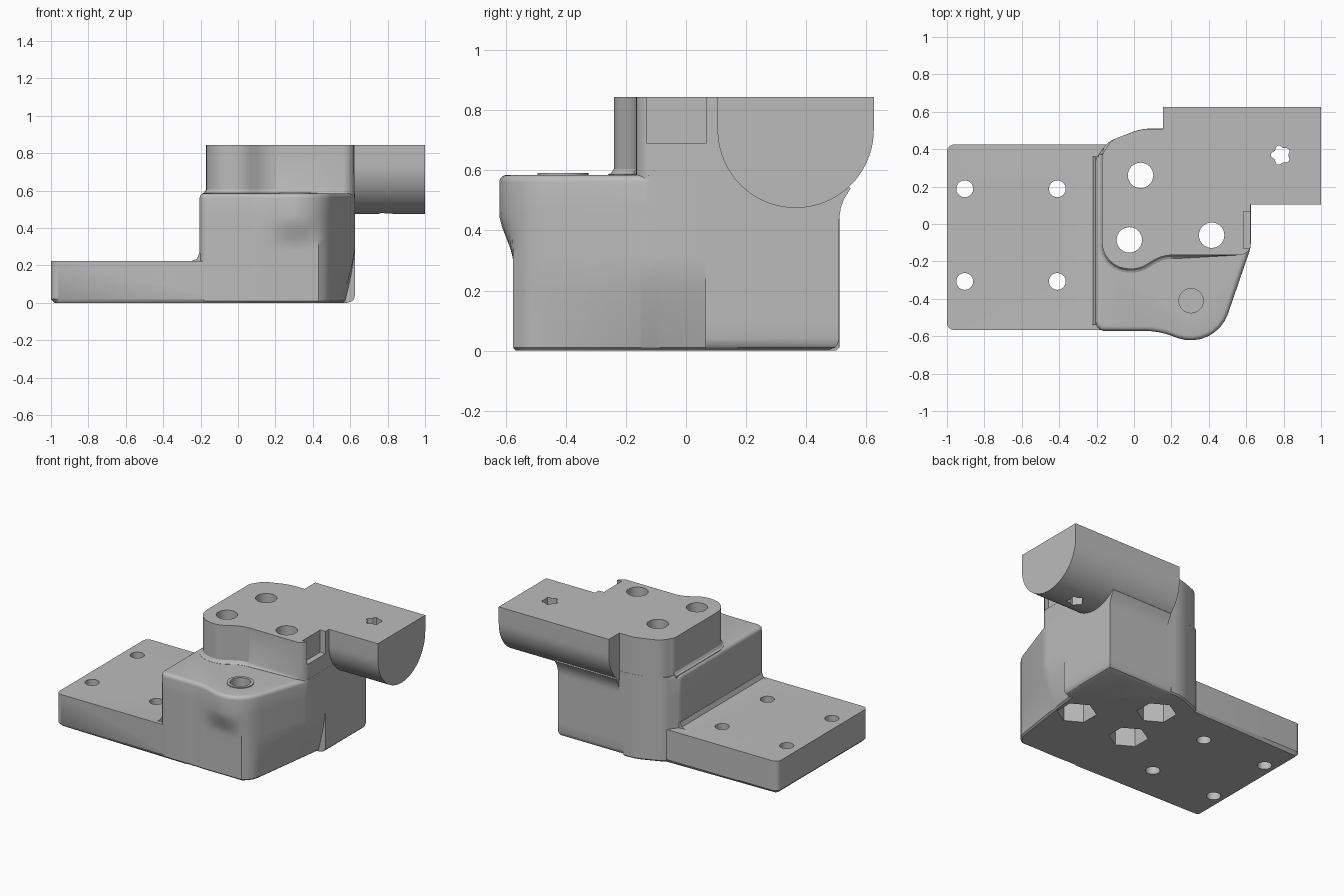
import bpy, bmesh, math
from mathutils import Vector

if "Cube" in bpy.data.objects:
    bpy.data.objects.remove(bpy.data.objects["Cube"])

grey = bpy.data.materials.new("plain_grey")
grey.diffuse_color = (0.5, 0.5, 0.5, 1)
grey.use_nodes = True
grey.node_tree.nodes["Principled BSDF"].inputs["Base Color"].default_value = grey.diffuse_color


def rounded(corners, seg=8):
    """Closed counter-clockwise outline from (x, y, corner radius)."""
    out, n = [], len(corners)
    for i, (x, y, r) in enumerate(corners):
        p = Vector((x, y))
        if r == 0:
            out.append(p)
            continue
        a = (Vector(corners[i - 1][:2]) - p).normalized()
        b = (Vector(corners[(i + 1) % n][:2]) - p).normalized()
        half = a.angle(b) / 2
        c = p + (a + b).normalized() * r / math.sin(half)
        v0 = p + a * r / math.tan(half) - c
        v1 = p + b * r / math.tan(half) - c
        sweep = math.atan2(v0.x * v1.y - v0.y * v1.x, v0.dot(v1))
        for k in range(seg + 1):
            t = sweep * k / seg
            out.append(c + Vector((v0.x * math.cos(t) - v0.y * math.sin(t),
                                   v0.x * math.sin(t) + v0.y * math.cos(t))))
    return out


def normals(pts):
    res = []
    for i in range(len(pts)):
        d = (pts[(i + 1) % len(pts)] - pts[i - 1]).normalized()
        res.append(Vector((d.y, -d.x)))
    return res


def loft(name, rings):
    """Closed solid through rings of 3D points."""
    bm = bmesh.new()
    rows = [[bm.verts.new(p) for p in ring] for ring in rings]
    n = len(rows[0])
    for lo, hi in zip(rows, rows[1:]):
        for i in range(n):
            j = (i + 1) % n
            bm.faces.new((lo[i], lo[j], hi[j], hi[i]))
    bm.faces.new(rows[0][::-1])
    bm.faces.new(rows[-1])
    bmesh.ops.recalc_face_normals(bm, faces=bm.faces)
    me = bpy.data.meshes.new(name)
    bm.to_mesh(me)
    bm.free()
    me.materials.append(grey)
    ob = bpy.data.objects.new(name, me)
    bpy.context.collection.objects.link(ob)
    return ob


def prism_z(name, pts, z0, z1):
    return loft(name, [[(p[0], p[1], z) for p in pts] for z in (z0, z1)])


def prism_x(name, pts, x0, x1):
    return loft(name, [[(x, p[0], p[1]) for p in pts] for x in (x0, x1)])


def disc(x, y, r, n=32, turn=0.0, lobe=0.0):
    return [(x + (r + lobe * math.sin(5 * a)) * math.cos(a + turn),
             y + (r + lobe * math.sin(5 * a)) * math.sin(a + turn))
            for a in (2 * math.pi * i / n for i in range(n))]


def combine(target, tool, op):
    m = target.modifiers.new("join", 'BOOLEAN')
    m.operation, m.solver, m.object = op, 'EXACT', tool
    bpy.context.view_layer.objects.active = target
    bpy.ops.object.modifier_apply(modifier=m.name)
    bpy.data.objects.remove(tool)


# Lower block: outline with front boss, tapered below the boss and right side
low = rounded([(-.205, -.572, .05), (.13, -.572, .4), (.433, -.682, .21),
               (.625, -.124, .2), (.625, .0645, 0), (.625, .0655, 0),
               (.625, .51, 0), (.125, .51, 0), (.124, .51, 0), (.04, .511, .3),
               (-.14, .44, .12), (-.205, .35, .05)])
low_n = normals(low)


def low_ring(z):
    ring = []
    k = min(1, max(0, (.46 - z) / .17))
    k = k * k * (3 - 2 * k)
    for p, nrm in zip(low, low_n):
        x, y = p
        if y < -.575 and x < .48:
            y += (-.575 - y) * k
        if x > .45 and y < .065 and z < .28:
            x += (min(x, .57 + (y - .065) * .136) - x) * (1 - z / .28) ** 1.3
        if y > .065 and x > .1245:
            e = .04 - math.sqrt(.04 ** 2 - max(0, .04 - z) ** 2)
            if x > .62:
                x -= e
            if y > .5:
                y -= e
        elif z < .01:
            x, y = x - nrm.x * .01, y - nrm.y * .01
        # rounded upper rim on the exposed front and left edges
        if z > .56 and (p.y < -.13 or p.x < -.17):
            e = .025 - math.sqrt(max(0, .025 ** 2 - (z - .56) ** 2))
            x, y = x - nrm.x * e, y - nrm.y * e
        ring.append((x, y, z))
    return ring


body = loft("mount_body", [low_ring(z) for z in (
    0, .01, .02, .04, .1, .16, .22, .28, .31, .34, .375, .41, .44, .46, .56,
    .57, .578, .583, .585)])

# Base plate with rounded corners and chamfered underside
plate = rounded([(-1, -.567, .04), (0, -.567, 0), (0, .425, 0), (-1, .425, .04)])
plate_n = normals(plate)
base = loft("base_plate", [
    [(*(p - n * (.02 if z == 0 and p.x < -.5 else 0)), z) for p, n in zip(plate, plate_n)]
    for z in (0, .02, .225)])
combine(body, base, 'UNION')

# Fillet between plate and block
cove = [(-.245, .215), (-.245, .225), (-.22, .235), (-.207, .265), (-.18, .265), (-.18, .215)]
combine(body, loft("plate_fillet", [[(x, y, z) for x, z in cove] for y in (-.54, .36)]), 'UNION')

# Upper block with a small foot fillet on the exposed edges
up = rounded([(-.171, -.24, .145), (.03, -.24, .15), (.15, -.166, .2), (.624, -.166, .06),
              (.624, .3, 0), (.3, .5, 0), (.3, .54, 0), (.156, .54, 0), (.156, .509, .0),
              (.04, .509, .3), (-.12, .45, .12), (-.171, .37, .05)])
up_n = normals(up)
rings = []
for z, e in ((.57, .02), (.586, .02), (.591, .009), (.605, 0), (.845, 0)):
    rings.append([(*(p + n * (e if (p.y < -.12 and p.x < .56) or p.x < -.169 else 0)), z)
                  for p, n in zip(up, up_n)])
combine(body, loft("upper_block", rings), 'UNION')

# Half-round arm and its rear fillet
arc = [(.365 + .26 * math.cos(a), .735 + .26 * math.sin(a))
       for a in (math.pi + math.pi * i / 40 for i in range(41))]
combine(body, prism_x("round_arm", arc + [(.625, .845), (.105, .845)], .155, 1), 'UNION')
combine(body, prism_x("arm_fillet", [(.49, .44), (.51, .44), (.515, .475), (.526, .505),
                                     (.548, .54), (.53, .56), (.49, .56)], .156, .6245), 'UNION')

# Raised rim around the front socket
combine(body, prism_z("socket_rim", disc(.305, -.41, .085), .55, .591), 'UNION')

# Cut socket, notch, bolt holes with hexagonal nut pockets, and plate holes
cutters = [prism_z("socket_cut", disc(.305, -.41, .065), .5, .7),
           prism_z("notch_cut", [(.585, -.13), (.7, -.13), (.7, .066), (.585, .066)], .69, .9),
           prism_z("arm_hole_cut", disc(.785, .368, .047, 40, .3, .007), .3, 1)]
for x, y in ((.035, .26), (-.025, -.085), (.415, -.06)):
    cutters.append(prism_z("bolt_hole_cut", disc(x, y, .068), -.1, 1))
    cutters.append(prism_z("nut_pocket_cut", disc(x, y, .125, 6, math.pi / 6), -.1, .2))
for x in (-.905, -.41):
    for y in (-.307, .188):
        cutters.append(prism_z("plate_hole_cut", disc(x, y, .045), -.1, .4))
for c in cutters:
    combine(body, c, 'DIFFERENCE')

bpy.ops.object.select_all(action='DESELECT')
body.select_set(True)
bpy.context.view_layer.objects.active = body
bpy.ops.object.shade_smooth_by_angle(angle=math.radians(30))
